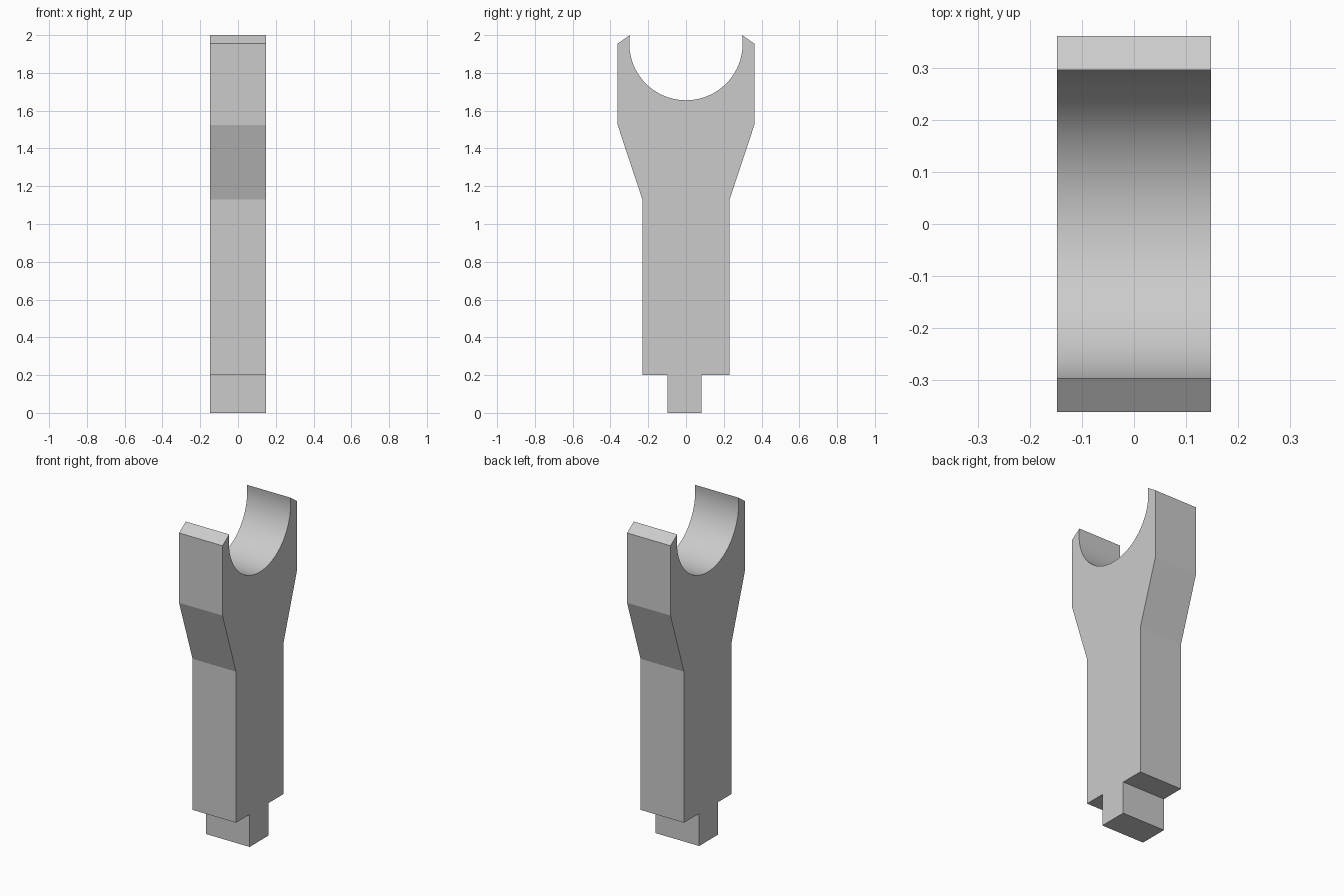
import bpy
import bmesh
import math

if "Cube" in bpy.data.objects:
    bpy.data.objects.remove(bpy.data.objects["Cube"], do_unlink=True)

# Plain grey material
grey = bpy.data.materials.new("light_grey")
grey.use_nodes = True
colour = (0.6, 0.6, 0.6, 1)
grey.diffuse_color = colour
grey.node_tree.nodes["Principled BSDF"].inputs["Base Color"].default_value = colour

HALF_WIDTH = 0.148
RADIUS, CENTRE_Z, TOP_Z = 0.3, 1.955, 2.0

# Outline from the tang up one side to the fork tip, as (y, z)
front_side = [(-0.098, 0), (-0.098, 0.2), (-0.231, 0.2), (-0.231, 1.13),
              (-0.362, 1.525), (-0.362, 1.955)]
back_side = [(-y, z) for y, z in reversed(front_side)]
back_side[-2:] = [(0.083, 0.2), (0.083, 0)]

# Round cradle between the fork tips
tip = math.asin((TOP_Z - CENTRE_Z) / RADIUS)
STEPS = 64
cradle = []
for i in range(STEPS + 1):
    a = math.pi - tip + (math.pi + 2 * tip) * i / STEPS
    cradle.append((RADIUS * math.cos(a), CENTRE_Z + RADIUS * math.sin(a)))

# Extrude the outline across the width
bm = bmesh.new()
outline = front_side + cradle + back_side
face = bm.faces.new([bm.verts.new((-HALF_WIDTH, y, z)) for y, z in outline])
extruded = bmesh.ops.extrude_face_region(bm, geom=[face], use_keep_orig=True)
new_verts = [g for g in extruded["geom"] if isinstance(g, bmesh.types.BMVert)]
bmesh.ops.translate(bm, verts=new_verts, vec=(2 * HALF_WIDTH, 0, 0))
bmesh.ops.recalc_face_normals(bm, faces=bm.faces)

mesh = bpy.data.meshes.new("forked_post")
bm.to_mesh(mesh)
bm.free()
mesh.materials.append(grey)
post = bpy.data.objects.new("forked_post", mesh)
bpy.context.collection.objects.link(post)

# Smooth cradle, sharp corners
bpy.ops.object.select_all(action="DESELECT")
post.select_set(True)
bpy.context.view_layer.objects.active = post
bpy.ops.object.shade_smooth_by_angle(angle=math.radians(15))
